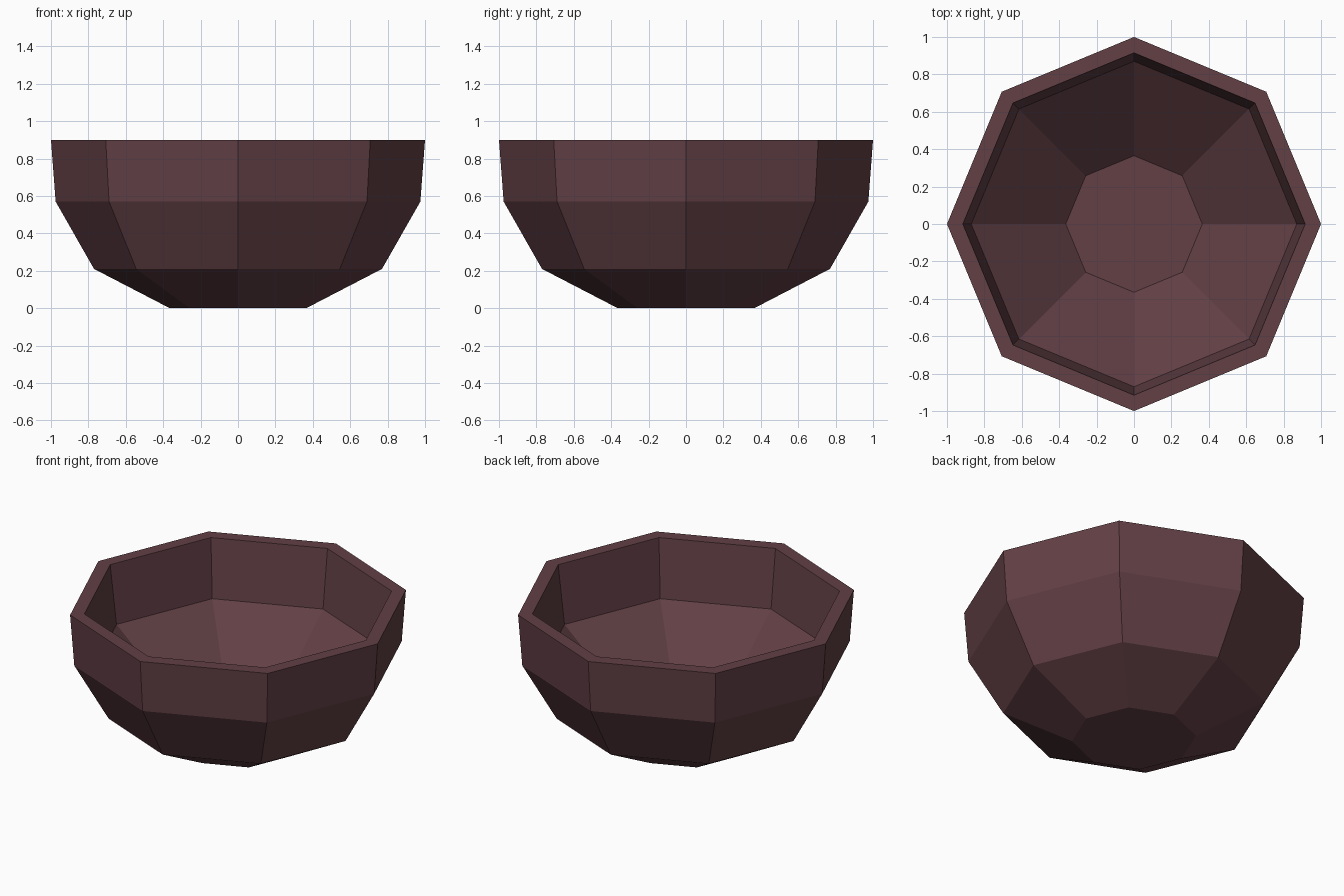
import bpy
import bmesh
from math import cos, sin, pi

cube = bpy.data.objects.get("Cube")
if cube:
    bpy.data.objects.remove(cube, do_unlink=True)

SIDES = 8

# Cross-section (radius, height): outer foot, up to the rim, down to the inner floor
PROFILE = [(0.365, 0), (0.77, 0.21), (0.975, 0.57), (1.0, 0.9),
           (0.915, 0.9), (0.87, 0.525), (0.365, 0.08)]

# Dark reddish brown clay
clay = bpy.data.materials.new("dark_brown_clay")
clay.use_nodes = True
colour = (0.122, 0.051, 0.060, 1)
clay.diffuse_color = colour
clay.node_tree.nodes["Principled BSDF"].inputs["Base Color"].default_value = colour


def ring(bm, radius, height):
    """One octagonal loop of vertices with corners on the axes."""
    angles = [2 * pi * i / SIDES for i in range(SIDES)]
    return [bm.verts.new((radius * cos(a), radius * sin(a), height)) for a in angles]


# Bowl: bridge the loops, then cap the foot and the inner floor
bm = bmesh.new()
loops = [ring(bm, r, z) for r, z in PROFILE]
for low, high in zip(loops, loops[1:]):
    for i in range(SIDES):
        j = (i + 1) % SIDES
        bm.faces.new((low[i], low[j], high[j], high[i]))
bm.faces.new(list(reversed(loops[0])))
bm.faces.new(loops[-1])
bmesh.ops.recalc_face_normals(bm, faces=bm.faces[:])

mesh = bpy.data.meshes.new("bowl")
bm.to_mesh(mesh)
bm.free()
mesh.materials.append(clay)
bowl = bpy.data.objects.new("bowl", mesh)
bpy.context.collection.objects.link(bowl)
